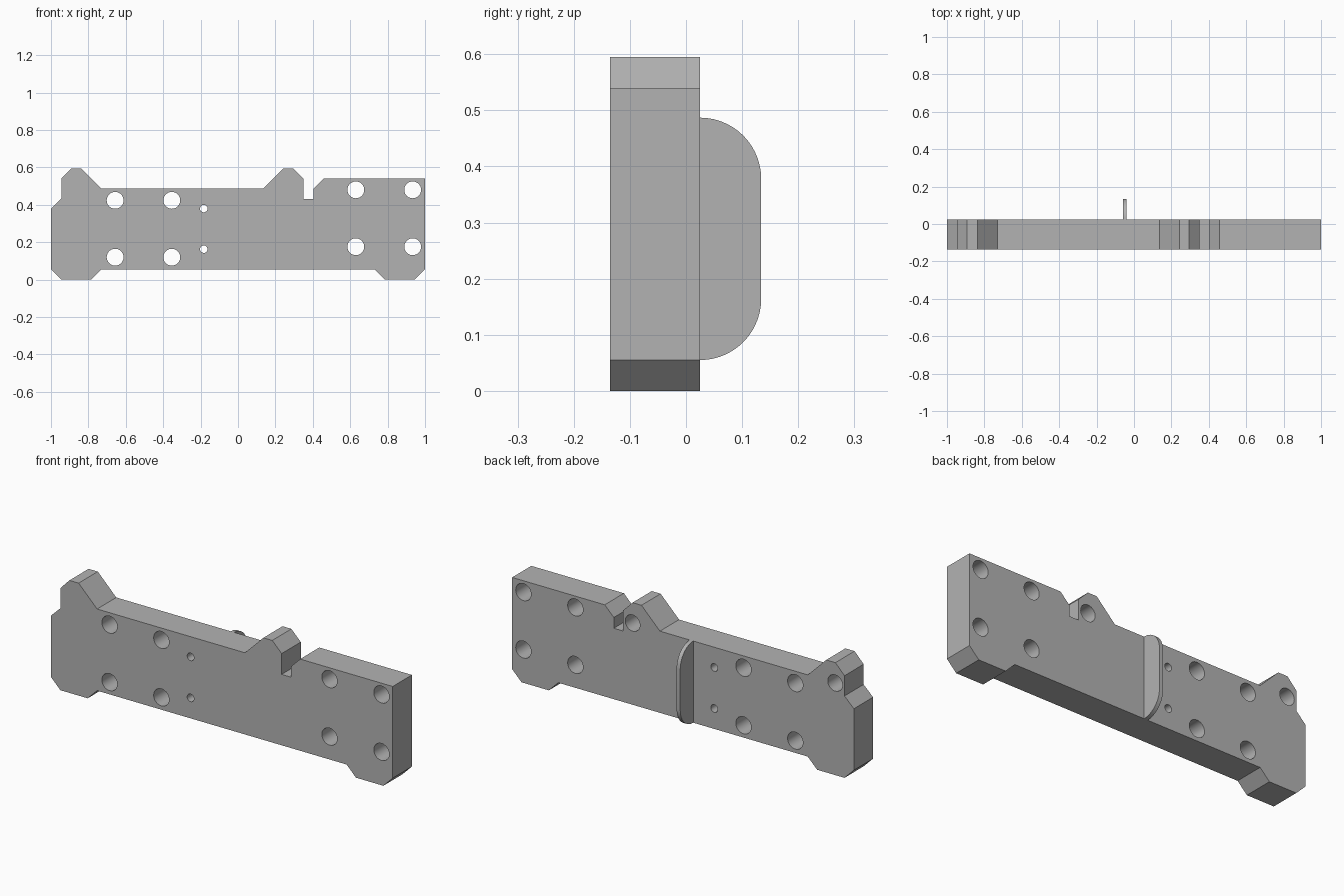
import bpy, bmesh, math

if "Cube" in bpy.data.objects:
    bpy.data.objects.remove(bpy.data.objects["Cube"])

grey = bpy.data.materials.new("plain grey")
grey.diffuse_color = (0.45, 0.45, 0.45, 1)
grey.use_nodes = True
grey.node_tree.nodes["Principled BSDF"].inputs["Base Color"].default_value = grey.diffuse_color
FRONT, BACK = -0.135, 0.025


def prism(name, pts, axis, a, b):
    """Extrude a closed profile along x (points are y,z) or y (points are x,z)."""
    bm = bmesh.new()
    at = (lambda p, d: (d, p[0], p[1])) if axis == "x" else (lambda p, d: (p[0], d, p[1]))
    lo = [bm.verts.new(at(p, a)) for p in pts]
    hi = [bm.verts.new(at(p, b)) for p in pts]
    bm.faces.new(lo)
    bm.faces.new(hi[::-1])
    for i in range(len(pts)):
        j = (i + 1) % len(pts)
        bm.faces.new((lo[i], hi[i], hi[j], lo[j]))
    bmesh.ops.recalc_face_normals(bm, faces=bm.faces)
    me = bpy.data.meshes.new(name)
    bm.to_mesh(me)
    bm.free()
    ob = bpy.data.objects.new(name, me)
    bpy.context.collection.objects.link(ob)
    me.materials.append(grey)
    return ob


def arc(cx, cz, r, start, end, n):
    return [(cx + r * math.cos(math.radians(start + (end - start) * i / n)),
             cz + r * math.sin(math.radians(start + (end - start) * i / n)))
            for i in range(n + 1)]


def smooth(ob):
    bpy.ops.object.select_all(action="DESELECT")
    ob.select_set(True)
    bpy.context.view_layer.objects.active = ob
    bpy.ops.object.shade_smooth_by_angle(angle=math.radians(30))


# Plate outline, clockwise from the left end
outline = [(-1, 0.38), (-0.945, 0.433), (-0.945, 0.54), (-0.892, 0.595), (-0.838, 0.595),
           (-0.73, 0.487), (0.135, 0.487), (0.243, 0.595), (0.295, 0.595), (0.35, 0.54),
           (0.35, 0.43), (0.405, 0.43), (0.405, 0.487), (0.458, 0.54), (1, 0.54),
           (1, 0.055), (0.945, 0), (0.785, 0), (0.73, 0.055), (-0.73, 0.055),
           (-0.785, 0), (-0.945, 0), (-1, 0.055)]
plate = prism("plate", outline, "y", FRONT, BACK)

# Through holes (x, z, radius, front end) and blind sockets in the two horns
holes = [(x, z, 0.045, FRONT - 0.1) for x in (-0.657, -0.354) for z in (0.12, 0.424)]
holes += [(x, z, 0.045, FRONT - 0.1) for x in (0.63, 0.934) for z in (0.176, 0.48)]
holes += [(-0.183, z, 0.02, FRONT - 0.1) for z in (0.163, 0.38)]
holes += [(x, 0.487, 0.043, -0.085) for x in (-0.89, 0.295)]
for x, z, r, start in holes:
    cutter = prism("hole_cutter", arc(x, z, r, 0, 360, 40)[:-1], "y", start, BACK + 0.1)
    cutter.hide_render = True
    mod = plate.modifiers.new("hole", "BOOLEAN")
    mod.operation, mod.solver, mod.object = "DIFFERENCE", "EXACT", cutter
    bpy.context.view_layer.objects.active = plate
    bpy.ops.object.modifier_apply(modifier=mod.name)
    bpy.data.objects.remove(cutter)
smooth(plate)

# Rounded fin on the back
r = 0.109
fin_profile = ([(BACK - 0.01, 0.055)] + arc(BACK, 0.055 + r, r, -90, 0, 14)
               + arc(BACK, 0.487 - r, r, 0, 90, 14) + [(BACK - 0.01, 0.487)])
fin = prism("fin", fin_profile, "x", -0.06, -0.039)
smooth(fin)
